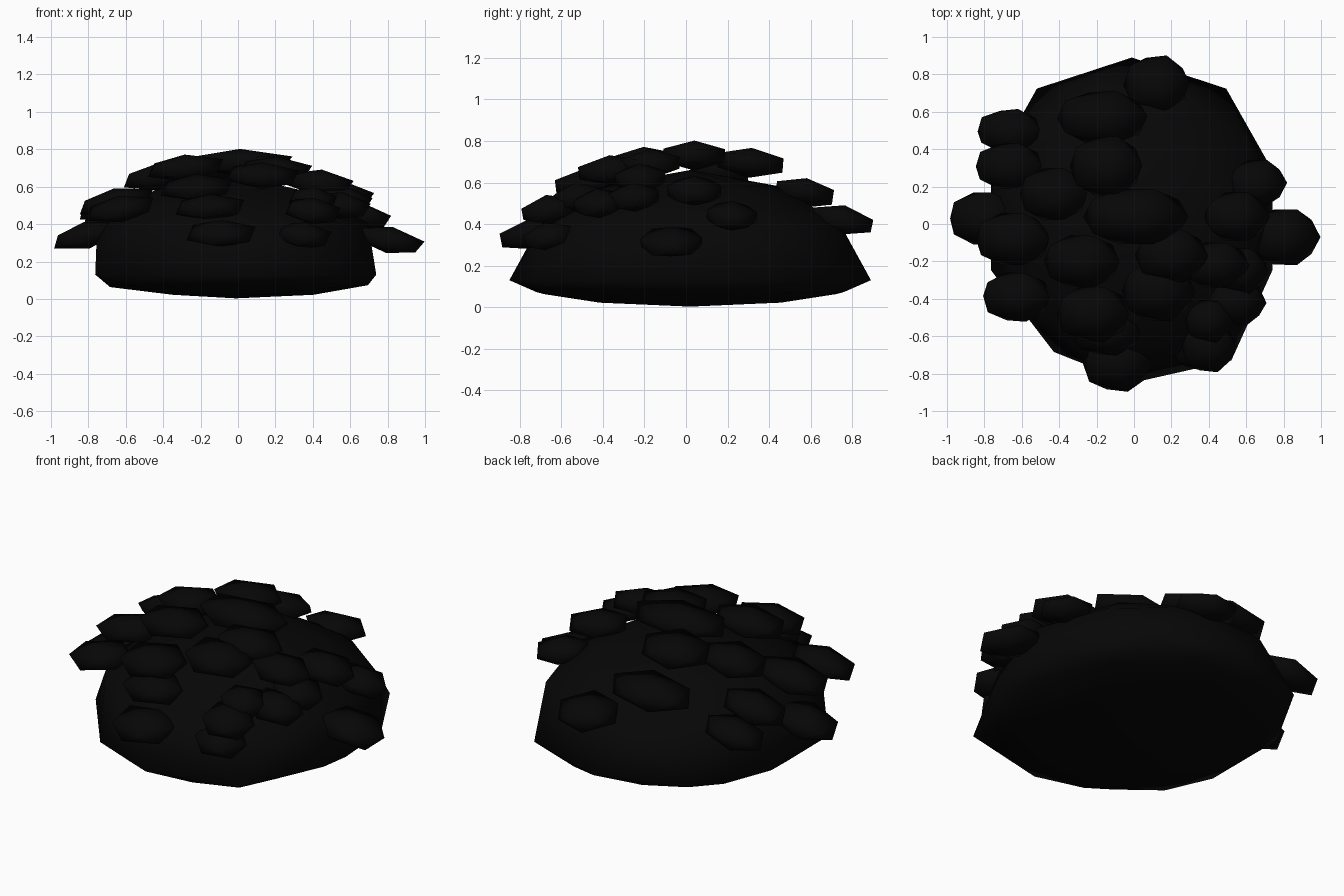
import bpy, math
from mathutils import Matrix, Vector

dark = bpy.data.materials.new("dark")
dark.diffuse_color = (0.002, 0.002, 0.002, 1)

# mound: icosphere with a tall bulging upper half and a shallow dished underside
bpy.ops.mesh.primitive_ico_sphere_add(subdivisions=2, radius=1)
mound = bpy.context.object
mound.name = "mound"
for v in mound.data.vertices:
    x, y, z = v.co
    bulge = 1.05 if 0.2 < z < 0.9 else 1.0
    v.co = (-0.79 * x * bulge - 0.012, -0.87 * y + 0.02,
            0.13 + z * (0.53 if z > 0 else 0.127))
    # slightly uneven rim corners
    if abs(z) < 0.1 and 0.4 < abs(x) < 0.7:
        if v.co.y > 0:
            v.co.x *= 1.09
        elif v.co.x > 0:
            v.co.x, v.co.y = 0.52, -0.73
        else:
            v.co.x *= 0.9
mound.data.materials.append(dark)
bpy.ops.object.shade_smooth()

# overlapping pads: x, y, z, half width, half depth
pads = [
    (0.12, 0.75, 0.42, 0.18, 0.16), (-0.67, 0.50, 0.41, 0.18, 0.12),
    (-0.67, 0.31, 0.49, 0.19, 0.13), (-0.81, 0.03, 0.34, 0.19, 0.15),
    (-0.65, -0.08, 0.52, 0.21, 0.15), (-0.63, -0.39, 0.48, 0.19, 0.14),
    (-0.09, -0.75, 0.35, 0.19, 0.155), (0.40, -0.66, 0.47, 0.15, 0.14),
    (0.35, -0.66, 0.34, 0.15, 0.13), (0.81, -0.07, 0.315, 0.19, 0.16),
    (0.66, 0.22, 0.44, 0.16, 0.13), (0.55, -0.42, 0.50, 0.16, 0.13),
    (-0.22, -0.48, 0.595, 0.20, 0.16), (0.13, -0.36, 0.66, 0.20, 0.17),
    (-0.28, -0.20, 0.70, 0.21, 0.15), (0.01, 0.04, 0.73, 0.29, 0.16),
    (-0.15, 0.31, 0.695, 0.20, 0.17), (-0.17, 0.57, 0.55, 0.25, 0.15),
    (-0.43, 0.16, 0.65, 0.19, 0.15), (0.20, -0.17, 0.69, 0.20, 0.15),
    (0.55, 0.04, 0.56, 0.18, 0.14), (0.44, -0.22, 0.62, 0.18, 0.13),
    (-0.15, -0.58, 0.49, 0.19, 0.13), (0.57, -0.25, 0.53, 0.15, 0.13),
    (0.40, -0.52, 0.53, 0.13, 0.12),
]
for x, y, z, a, b in pads:
    bpy.ops.mesh.primitive_ico_sphere_add(subdivisions=1, radius=1)
    pad = bpy.context.object
    pad.name = "pad"
    # lean each pad outward and down with distance from the centre
    lean = Matrix.Rotation(0.27 * math.hypot(x, y), 4, Vector((-y, x, 0)))
    pad.data.transform(Matrix.Translation((x, y, z)) @ lean
                       @ Matrix.Diagonal((a / 0.92, b / 0.92, 0.072, 1)))
    pad.data.materials.append(dark)
    bpy.ops.object.shade_smooth()
